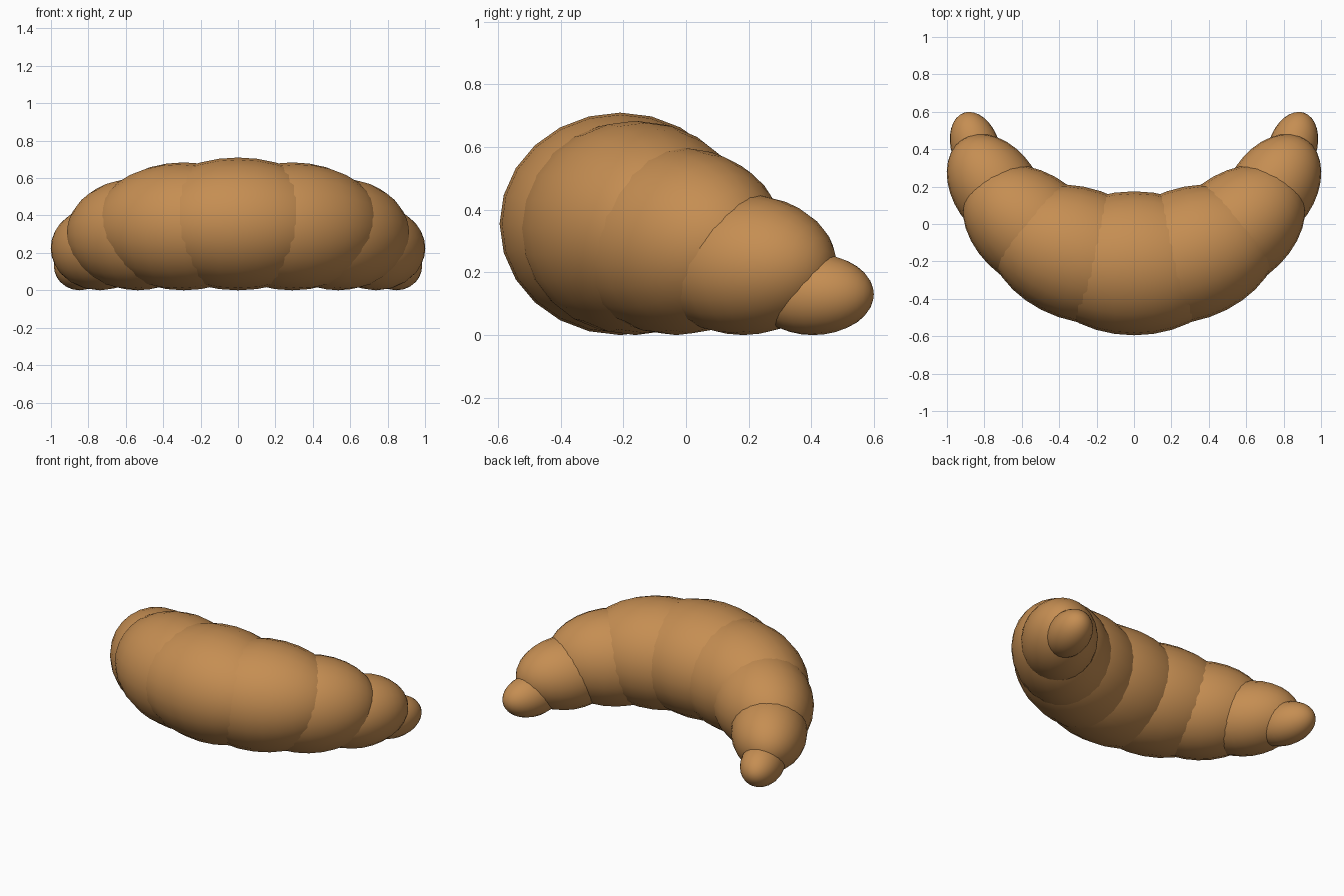
import bpy, math

if "Cube" in bpy.data.objects:
    bpy.data.objects.remove(bpy.data.objects["Cube"])

crust = bpy.data.materials.new("golden crust")
crust.diffuse_color = (0.56, 0.27, 0.085, 1)
crust.use_nodes = True
crust.node_tree.nodes["Principled BSDF"].inputs["Base Color"].default_value = crust.diffuse_color

# centre line of the crescent: circular arc in the ground plane
R, CY = 0.89, 0.68

# name, arc angle, half length, half width, half height
ROLLS = [
    ("middle_roll", 0, 0.53, 0.385, 0.355),
    ("inner_roll", 19, 0.50, 0.355, 0.342),
    ("outer_roll", 37, 0.42, 0.30, 0.30),
    ("end_roll", 56, 0.325, 0.23, 0.225),
    ("tip", 72, 0.20, 0.13, 0.13),
]


def roll(name, angle, length, width, height):
    """One dough roll: an ellipsoid with its long axis along the arc."""
    a = math.radians(angle)
    bpy.ops.mesh.primitive_uv_sphere_add(segments=24, ring_count=16, radius=1)
    ob = bpy.context.object
    ob.name = name
    # poles along local x, then stretch, turn and place
    ob.rotation_euler = (0, math.pi / 2, 0)
    bpy.ops.object.transform_apply(location=False, rotation=True, scale=False)
    ob.scale = (length, width, height)
    bpy.ops.object.transform_apply(location=False, rotation=False, scale=True)
    ob.rotation_euler = (0, 0, a)
    ob.location = (R * math.sin(a), CY - R * math.cos(a), height)
    ob.data.materials.append(crust)
    bpy.ops.object.shade_smooth()


for name, angle, *size in ROLLS:
    if angle == 0:
        roll(name, 0, *size)
    else:
        roll(name + "_right", angle, *size)
        roll(name + "_left", -angle, *size)
